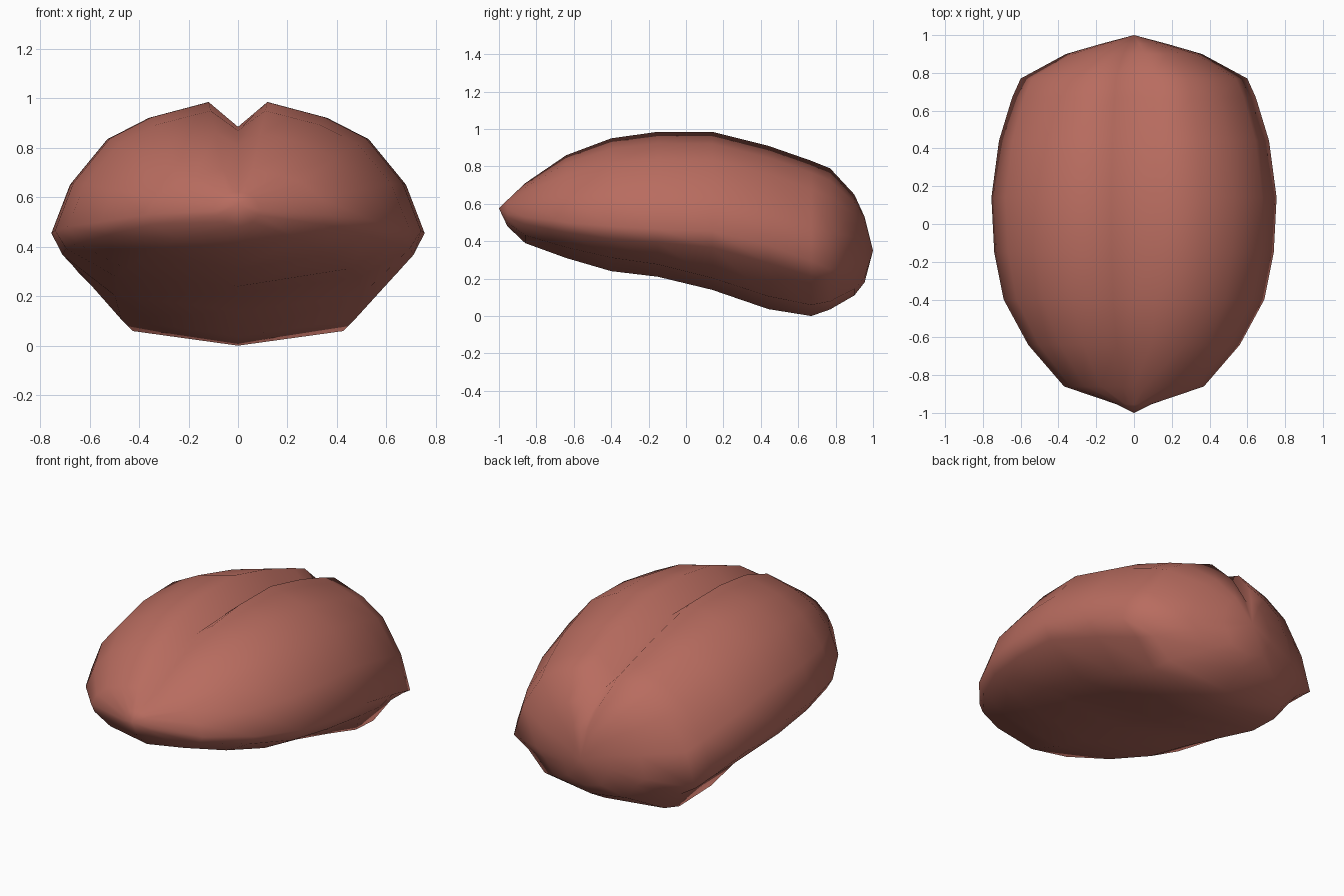
import bpy, bmesh

if "Cube" in bpy.data.objects:
    bpy.data.objects.remove(bpy.data.objects["Cube"])

# Stations along the tongue: y, half width, ridge z, widest z, underside z, groove depth
STATIONS = [
    (-0.955, 0.09, 0.62, 0.545, 0.48, 0.00),
    (-0.86, 0.37, 0.71, 0.53, 0.39, 0.02),
    (-0.64, 0.56, 0.86, 0.50, 0.31, 0.05),
    (-0.40, 0.69, 0.95, 0.48, 0.24, 0.08),
    (-0.15, 0.74, 0.985, 0.465, 0.21, 0.10),
    (0.14, 0.755, 0.985, 0.455, 0.14, 0.10),
    (0.44, 0.715, 0.91, 0.38, 0.037, 0.10),
    (0.67, 0.645, 0.83, 0.295, 0.00, 0.10),
    (0.77, 0.60, 0.79, 0.25, 0.035, 0.10),
    (0.90, 0.36, 0.65, 0.29, 0.11, 0.07),
    (0.955, 0.17, 0.53, 0.32, 0.18, 0.03),
]
# Upper half section: width fraction, height fraction toward the ridge
UPPER = [(0.16, 1.0), (0.477, 0.88), (0.70, 0.717), (0.90, 0.37), (1.0, 0.0)]


def section(bm, y, w, zt, zm, zb, groove):
    # The lower flank tucks in toward the back and is shallower at the front
    back = min(max((y - 0.14) / 0.5, 0), 1)
    front = min(max((0.14 - y) / 0.5, 0), 1)
    lower = [(0.94 - 0.1 * back, -0.28), (0.66, -0.8 + 0.1 * front)]
    side = [(w * u, zm + v * ((zt - zm) if v > 0 else (zm - zb))) for u, v in UPPER + lower]
    pts = [(0, zt - groove)] + side + [(0, zb)] + [(-x, z) for x, z in reversed(side)]
    return [bm.verts.new((x, y, z)) for x, z in pts]


def cap(bm, ring, tip):
    t = bm.verts.new(tip)
    for i in range(len(ring)):
        bm.faces.new((ring[i], ring[(i + 1) % len(ring)], t))


# Tongue body lofted through the stations, closed to a point at both ends
bm = bmesh.new()
rings = [section(bm, *s) for s in STATIONS]
for a, b in zip(rings, rings[1:]):
    n = len(a)
    for i in range(n):
        j = (i + 1) % n
        bm.faces.new((a[i], a[j], b[j], b[i]))
cap(bm, rings[0], (0, -1, 0.575))
cap(bm, rings[-1], (0, 1, 0.35))
bmesh.ops.recalc_face_normals(bm, faces=bm.faces)

# Smooth all over
for f in bm.faces:
    f.smooth = True
mesh = bpy.data.meshes.new("tongue")
bm.to_mesh(mesh)
bm.free()
tongue = bpy.data.objects.new("tongue", mesh)
bpy.context.collection.objects.link(tongue)

# Flesh colour
flesh = bpy.data.materials.new("flesh")
flesh.diffuse_color = (0.48, 0.15, 0.115, 1)
flesh.use_nodes = True
flesh.node_tree.nodes["Principled BSDF"].inputs["Base Color"].default_value = flesh.diffuse_color
mesh.materials.append(flesh)
